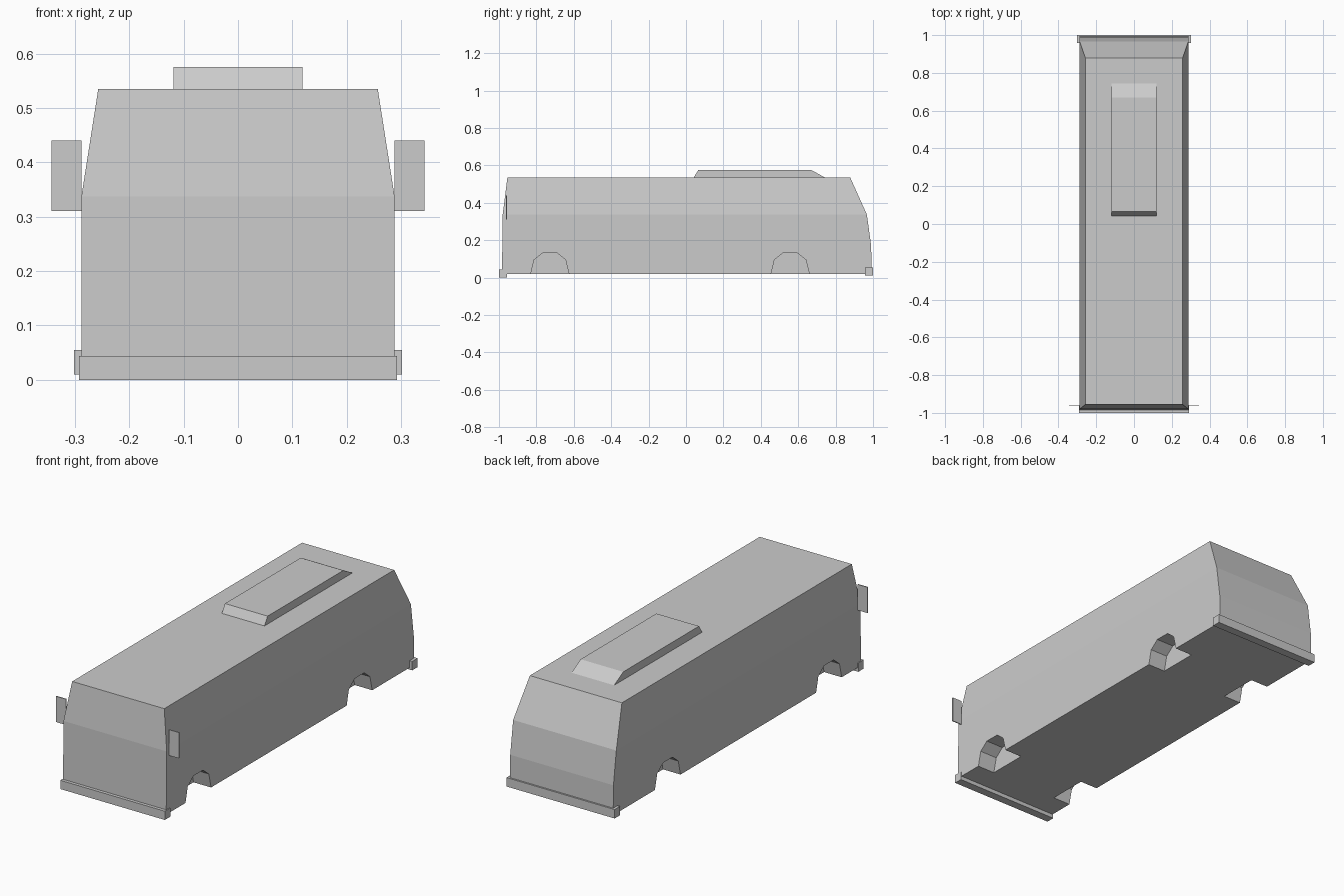
import bpy
import bmesh

cube = bpy.data.objects.get("Cube")
if cube:
    bpy.data.objects.remove(cube, do_unlink=True)

grey = bpy.data.materials.new("plain grey")
grey.use_nodes = True
colour = (0.6, 0.6, 0.6, 1)
grey.diffuse_color = colour
grey.node_tree.nodes["Principled BSDF"].inputs["Base Color"].default_value = colour


def finish(name, bm):
    bmesh.ops.recalc_face_normals(bm, faces=bm.faces)
    mesh = bpy.data.meshes.new(name)
    bm.to_mesh(mesh)
    bm.free()
    mesh.materials.append(grey)
    obj = bpy.data.objects.new(name, mesh)
    bpy.context.collection.objects.link(obj)
    return obj


def loft(name, rings):
    """Stack closed rings of points, bridge them and cap both ends."""
    bm = bmesh.new()
    loops = [[bm.verts.new(p) for p in ring] for ring in rings]
    n = len(loops[0])
    for low, high in zip(loops, loops[1:]):
        for i in range(n):
            j = (i + 1) % n
            bm.faces.new((low[i], low[j], high[j], high[i]))
    bm.faces.new(loops[0])
    bm.faces.new(loops[-1])
    return finish(name, bm)


def rect(x0, x1, y0, y1, z):
    return [(x0, y0, z), (x1, y0, z), (x1, y1, z), (x0, y1, z)]


def box(name, x0, x1, y0, y1, z0, z1):
    return loft(name, [rect(x0, x1, y0, y1, z) for z in (z0, z1)])


# Body: levels of half width, front y, rear y and height
levels = [(0.288, -0.984, 0.992, 0.02), (0.288, -0.982, 0.99, 0.17),
          (0.288, -0.98, 0.967, 0.337), (0.257, -0.955, 0.878, 0.535)]
body = loft("bus_body", [rect(-w, w, f, r, z) for w, f, r, z in levels])

# Wheel arches, cut into each side
arch = [(-0.102, -0.05), (-0.102, 0.02), (-0.084, 0.095), (-0.038, 0.132),
        (0.038, 0.132), (0.084, 0.095), (0.102, 0.02), (0.102, -0.05)]
for end, centre in (("front", -0.728), ("rear", 0.557)):
    for side, s in (("left", 1), ("right", -1)):
        cutter = loft(f"{end}_{side}_arch_cutter",
                      [[(s * x, centre + y, z) for y, z in arch] for x in (0.19, 0.4)])
        cutter.hide_render = True
        cutter.hide_viewport = True
        cutter.display_type = 'WIRE'
        cut = body.modifiers.new(f"{end}_{side}_arch", 'BOOLEAN')
        cut.operation = 'DIFFERENCE'
        cut.solver = 'EXACT'
        cut.object = cutter

# Bumpers
box("front_bumper", -0.292, 0.292, -1.0, -0.957, 0.0, 0.044)
box("rear_bumper", -0.302, 0.302, 0.957, 1.0, 0.01, 0.055)

# Side mirrors
for side, s in (("left", 1), ("right", -1)):
    box(f"{side}_mirror", s * 0.288, s * 0.343, -0.962, -0.957, 0.31, 0.44)

# Roof unit with sloped ends
loft("roof_unit", [rect(-0.119, 0.119, 0.038, 0.752, 0.53),
                   rect(-0.119, 0.119, 0.066, 0.67, 0.575)])
